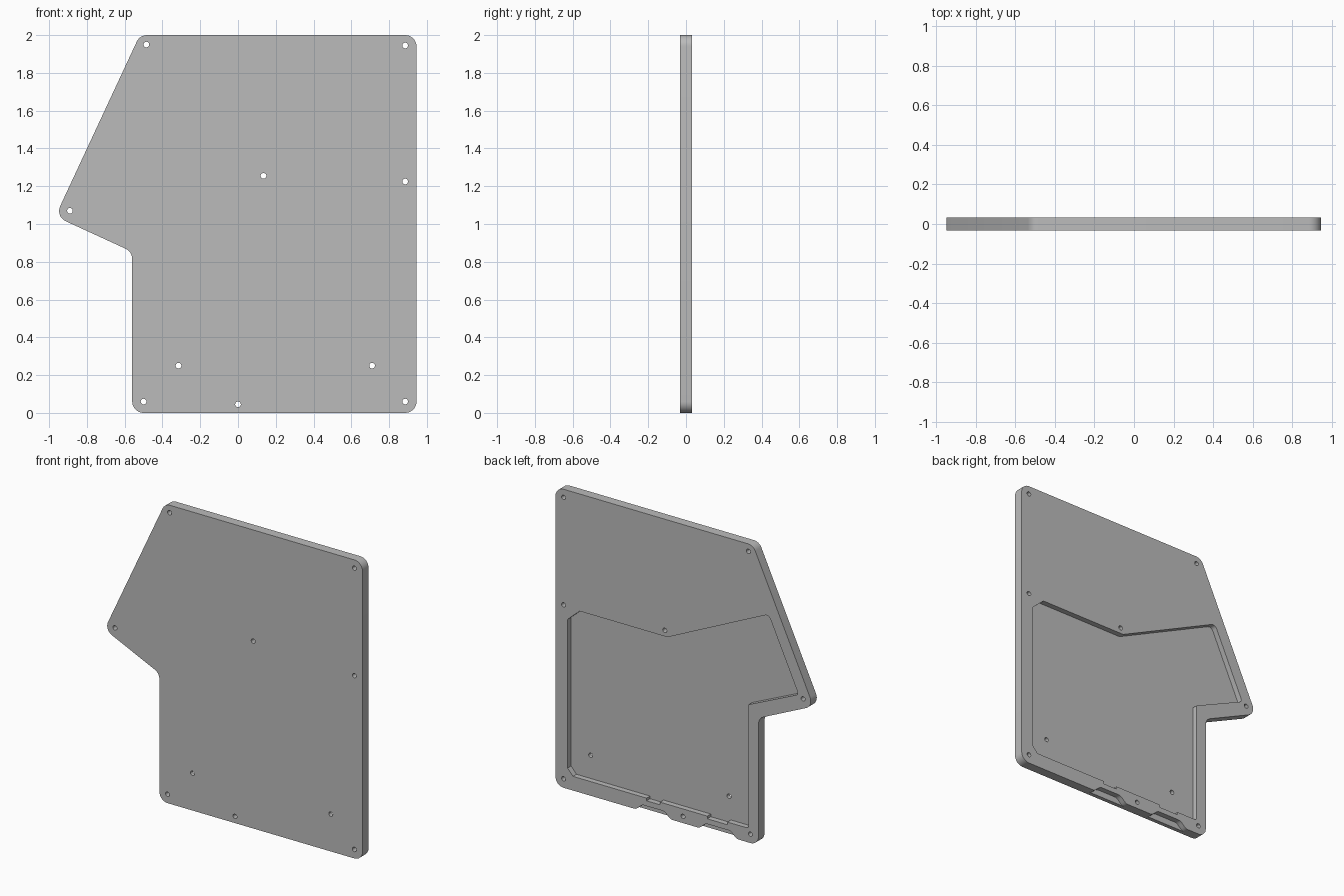
import bpy, bmesh
from math import cos, sin, pi, tan
from mathutils import Vector

old = bpy.data.objects.get("Cube")
if old:
    bpy.data.objects.remove(old, do_unlink=True)

HALF = 0.032        # half the plate thickness
FLOOR = -0.005      # depth level of the rear recess

grey = bpy.data.materials.new("plain grey")
grey.use_nodes = True
grey.diffuse_color = (0.5, 0.5, 0.5, 1)
grey.node_tree.nodes["Principled BSDF"].inputs["Base Color"].default_value = (0.5, 0.5, 0.5, 1)


def rounded(corners, steps=8):
    """Outline from (x, z, radius) corners, each replaced by an arc."""
    out = []
    for i, (x, z, r) in enumerate(corners):
        p = Vector((x, z))
        if r == 0:
            out.append(p)
            continue
        a = (Vector(corners[i - 1][:2]) - p).normalized()
        b = (Vector(corners[(i + 1) % len(corners)][:2]) - p).normalized()
        half = a.angle(b) / 2
        centre = p + (a + b).normalized() * r / sin(half)
        start = p + a * r / tan(half) - centre
        end = p + b * r / tan(half) - centre
        sweep = pi - 2 * half
        for k in range(steps + 1):
            t = k / steps
            out.append(centre + (start * sin((1 - t) * sweep) + end * sin(t * sweep)) / sin(sweep))
    return out


def prism(name, outline, y0, y1):
    """Extrude an x-z outline along y."""
    bm = bmesh.new()
    face = bm.faces.new([bm.verts.new((p[0], y0, p[1])) for p in outline])
    new = bmesh.ops.extrude_face_region(bm, geom=[face])["geom"]
    verts = [v for v in new if isinstance(v, bmesh.types.BMVert)]
    bmesh.ops.translate(bm, verts=verts, vec=(0, y1 - y0, 0))
    bmesh.ops.recalc_face_normals(bm, faces=bm.faces)
    mesh = bpy.data.meshes.new(name)
    bm.to_mesh(mesh)
    bm.free()
    mesh.materials.append(grey)
    obj = bpy.data.objects.new(name, mesh)
    bpy.context.collection.objects.link(obj)
    return obj


# Main plate
plate = prism("case_plate", rounded([
    (-0.56, 0, 0.06), (0.945, 0, 0.06), (0.945, 2, 0.06), (-0.52, 2, 0.06),
    (-0.967, 1.04, 0.06), (-0.56, 0.853, 0.06)]), -HALF, HALF)

# Rear recess, with two small steps in its lower rim
cutters = [prism("recess_cutter", rounded([
    (-0.485, 0.095, 0.015),
    (-0.33, 0.095, 0), (-0.33, 0.077, 0), (-0.18, 0.077, 0), (-0.18, 0.095, 0),
    (0.17, 0.095, 0), (0.17, 0.077, 0), (0.27, 0.077, 0), (0.27, 0.095, 0),
    (0.815, 0.095, 0), (0.855, 0.14, 0), (0.855, 1.136, 0), (0.766, 1.215, 0),
    (0.115, 1.215, 0), (-0.635, 1.568, 0.03), (-0.857, 1.09, 0.02),
    (-0.485, 0.923, 0)], 4), FLOOR, 0.1)]

# Plug clearances along the lower rear edge, with flowing ends
for left, right in ((-0.41, -0.11), (0.08, 0.36)):
    ramp = [(0.07 * k / 6, 0.042 * (1 - cos(pi * k / 6)) / 2) for k in range(7)]
    outline = [(left, -0.05)] + [(left + x, z) for x, z in ramp]
    outline += [(right - x, z) for x, z in reversed(ramp)] + [(right, -0.05)]
    cutters.append(prism("plug_cutter", outline, FLOOR, 0.1))

# Screw holes
for x, z in ((-0.485, 1.95), (0.885, 1.945), (0.885, 1.225), (0.135, 1.255), (-0.89, 1.07),
             (-0.315, 0.25), (0.71, 0.25), (-0.5, 0.06), (0, 0.045), (0.885, 0.06)):
    ring = [(x + 0.015 * cos(k * pi / 12), z + 0.015 * sin(k * pi / 12)) for k in range(24)]
    cutters.append(prism("screw_cutter", ring, -0.1, 0.1))

for cutter in cutters:
    cutter.hide_render = True
    mod = plate.modifiers.new(cutter.name, "BOOLEAN")
    mod.operation = "DIFFERENCE"
    mod.solver = "EXACT"
    mod.object = cutter

# Bake the cuts and drop the cutters
graph = bpy.context.evaluated_depsgraph_get()
baked = bpy.data.meshes.new_from_object(plate.evaluated_get(graph))
plate.modifiers.clear()
plate.data = baked
for cutter in cutters:
    bpy.data.objects.remove(cutter, do_unlink=True)

bpy.ops.object.select_all(action="DESELECT")
plate.select_set(True)
bpy.context.view_layer.objects.active = plate
bpy.ops.object.shade_smooth_by_angle(angle=pi / 6)
